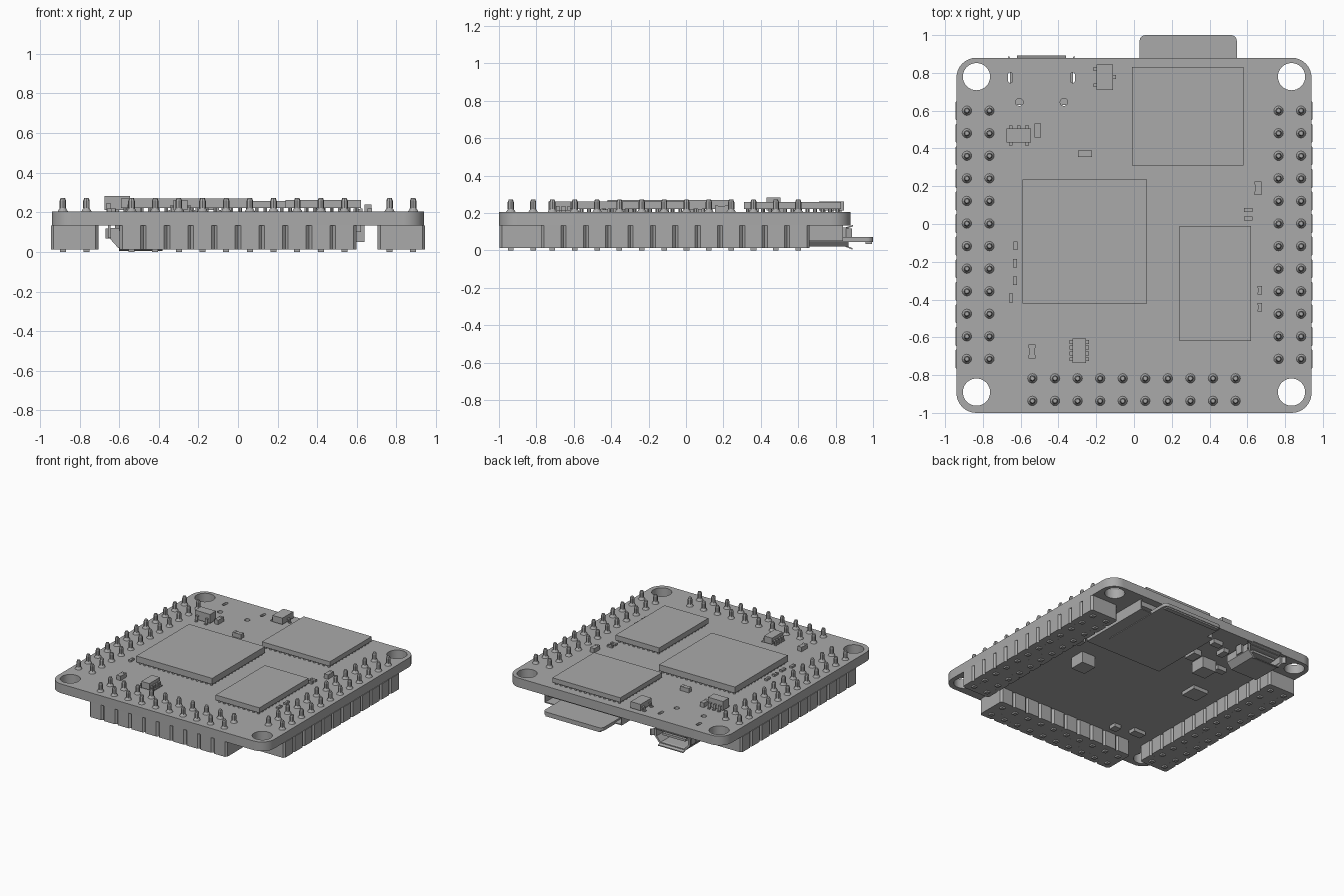
import bpy, bmesh, math
from mathutils import Matrix, Vector

if "Cube" in bpy.data.objects:
    bpy.data.objects.remove(bpy.data.objects["Cube"])

grey = bpy.data.materials.new("plain grey")
grey.diffuse_color = (0.4, 0.4, 0.4, 1)
grey.use_nodes = True
grey.node_tree.nodes["Principled BSDF"].inputs["Base Color"].default_value = grey.diffuse_color


def finish(name, bm):
    me = bpy.data.meshes.new(name)
    bmesh.ops.recalc_face_normals(bm, faces=bm.faces)
    bm.to_mesh(me)
    bm.free()
    me.materials.append(grey)
    ob = bpy.data.objects.new(name, me)
    bpy.context.collection.objects.link(ob)
    return ob


def box(bm, x0, x1, y0, y1, z0, z1):
    m = Matrix.Translation(((x0 + x1) / 2, (y0 + y1) / 2, (z0 + z1) / 2))
    bmesh.ops.create_cube(bm, size=1, matrix=m @ Matrix.Diagonal((x1 - x0, y1 - y0, z1 - z0, 1)))


def cbox(bm, x, y, w, d, z0, z1):
    box(bm, x - w / 2, x + w / 2, y - d / 2, y + d / 2, z0, z1)


def cone(bm, x, y, r1, r2, z0, z1, n=12):
    bmesh.ops.create_cone(bm, cap_ends=True, segments=n, radius1=r1, radius2=r2, depth=z1 - z0,
                          matrix=Matrix.Translation((x, y, (z0 + z1) / 2)))


def prism(bm, pts, offset):
    """Extrude a closed outline of 3D points by an offset."""
    f = bm.faces.new([bm.verts.new(p) for p in pts])
    r = bmesh.ops.extrude_face_region(bm, geom=[f])
    bmesh.ops.translate(bm, vec=offset, verts=[v for v in r["geom"] if isinstance(v, bmesh.types.BMVert)])
    bm.faces.ensure_lookup_table()


def rounded(x, y, w, d, r, n=8):
    """Outline of a rectangle with rounded corners."""
    pts = []
    for k, (sx, sy) in enumerate(((1, 1), (-1, 1), (-1, -1), (1, -1))):
        for i in range(n + 1):
            a = (k + i / n) * math.pi / 2
            pts.append((x + sx * (w / 2 - r) + r * math.cos(a), y + sy * (d / 2 - r) + r * math.sin(a)))
    return pts


# Circuit board: rounded outline with mounting holes, slots and peg holes
loops = [rounded(0, -0.06, 1.88, 1.88, 0.105)]
for s in (-1, 1):
    loops += [rounded(s * 0.834, y, 0.144, 0.144, 0.0715) for y in (0.78, -0.89)]
loops += [rounded(x, 0.775, 0.024, 0.056, 0.0115, 4) for x in (-0.655, -0.325)]
loops += [rounded(x, 0.645, 0.04, 0.04, 0.0195, 4) for x in (-0.607, -0.371)]
cu = bpy.data.curves.new("circuit_board", "CURVE")
cu.dimensions = "2D"
cu.fill_mode = "BOTH"
cu.extrude = 0.036
for pts in loops:
    sp = cu.splines.new("POLY")
    sp.points.add(len(pts) - 1)
    for p, q in zip(sp.points, pts):
        p.co = (q[0], q[1], 0, 1)
    sp.use_cyclic_u = True
cu.materials.append(grey)
board = bpy.data.objects.new("circuit_board", cu)
board.location.z = 0.169
bpy.context.collection.objects.link(board)
bpy.context.view_layer.objects.active = board
board.select_set(True)
bpy.ops.object.convert(target="MESH")
bpy.ops.object.shade_smooth_by_angle()

# Three pin headers: chamfered two-pin blocks, pin tails and solder joints
P = 0.1195
side = [0.6 - i * P for i in range(12)]
headers = {
    "left_header": [((-0.825, y), (0.12, 0.0597)) for y in side],
    "right_header": [((0.825, y), (0.12, 0.0597)) for y in side],
    "front_header": [(((i - 4.5) * P, -0.877), (0.0597, 0.12)) for i in range(10)],
}
for name, blocks in headers.items():
    body, pins = bmesh.new(), bmesh.new()
    for (x, y), (hx, hy) in blocks:
        c = 0.014
        out = [(hx, hy - c), (hx - c, hy), (c - hx, hy), (-hx, hy - c),
               (-hx, c - hy), (c - hx, -hy), (hx - c, -hy), (hx, c - hy)]
        prism(body, [(x + a, y + b, 0.012) for a, b in out], (0, 0, 0.122))
        for s in (-0.0597, 0.0597):
            px, py = (x + s, y) if hx > hy else (x, y + s)
            cbox(pins, px, py, 0.03, 0.03, 0, 0.02)
            cone(pins, px, py, 0.026, 0.015, 0.204, 0.222)
            cone(pins, px, py, 0.0165, 0.0165, 0.222, 0.258, 8)
            cone(pins, px, py, 0.0165, 0.011, 0.258, 0.272, 8)
    finish(name, body)
    finish(name + "_pins", pins)

# Large ball-mounted chips on top
for name, x0, x1, y0, y1, z0, z1 in (
        ("memory_chip", -0.01, 0.58, 0.31, 0.83, 0.222, 0.258),
        ("processor_chip", -0.59, 0.07, -0.42, 0.235, 0.222, 0.27),
        ("storage_chip", 0.24, 0.62, -0.62, -0.01, 0.222, 0.262)):
    bm = bmesh.new()
    box(bm, x0, x1, y0, y1, z0, z1)
    finish(name, bm)
    bm = bmesh.new()
    nx, ny = int((x1 - x0) / 0.04), int((y1 - y0) / 0.04)
    for i in range(nx):
        for j in range(ny):
            cone(bm, x0 + (i + 0.5) * (x1 - x0) / nx, y0 + (j + 0.5) * (y1 - y0) / ny,
                 0.01, 0.01, 0.204, 0.223, 6)
    finish(name + "_solder_balls", bm)


def leaded(name, x, y, w, d, top, leads, along_x):
    """Small package with stepped leads; leads are (side, offset)."""
    bm = bmesh.new()
    cbox(bm, x, y, w, d, 0.212, top)
    mid = (0.205 + top) / 2
    for s, o in leads:
        for a, b, z0, z1 in ((0, 0.014, mid - 0.004, mid + 0.004), (0.008, 0.016, 0.205, mid + 0.004),
                             (0.012, 0.027, 0.204, 0.212)):
            if along_x:
                e = x + s * w / 2
                cbox(bm, e + s * (a + b) / 2, y + o, b - a, 0.02, z0, z1)
            else:
                e = y + s * d / 2
                cbox(bm, x + o, e + s * (a + b) / 2, 0.02, b - a, z0, z1)
    finish(name, bm)


leaded("three_lead_part", -0.155, 0.778, 0.086, 0.135, 0.262,
       [(-1, 0.043), (-1, -0.043), (1, 0)], True)
leaded("five_lead_part", -0.61, 0.468, 0.13, 0.073, 0.282,
       [(1, -0.043), (1, 0), (1, 0.043), (-1, -0.043), (-1, 0.043)], False)
leaded("eight_lead_part", -0.29, -0.67, 0.07, 0.13, 0.262,
       [(s, o) for s in (-1, 1) for o in (-0.046, -0.0155, 0.0155, 0.046)], True)

# Capacitors and resistors with end caps
bm = bmesh.new()
for x, y, w, d, top in (
        (-0.51, 0.495, 0.034, 0.072, 0.24), (-0.26, 0.373, 0.074, 0.034, 0.24),
        (-0.54, -0.675, 0.036, 0.072, 0.24), (0.657, 0.19, 0.036, 0.072, 0.24),
        (-0.627, -0.115, 0.022, 0.046, 0.22), (-0.63, -0.208, 0.022, 0.046, 0.22),
        (-0.63, -0.3, 0.022, 0.046, 0.22), (-0.651, -0.392, 0.022, 0.046, 0.22),
        (0.666, -0.35, 0.022, 0.046, 0.22), (0.666, -0.44, 0.022, 0.046, 0.22),
        (0.605, 0.075, 0.046, 0.022, 0.22), (0.605, 0.03, 0.046, 0.022, 0.22)):
    k = (0.5, 0.95) if w > d else (0.95, 0.5)
    cbox(bm, x, y, w * k[0], d * k[1], 0.204, top - 0.002)
    for s in (-1, 1):
        if w > d:
            cbox(bm, x + s * w * 0.375, y, w * 0.25, d, 0.204, top)
        else:
            cbox(bm, x, y + s * d * 0.375, w, d * 0.25, 0.204, top)
finish("small_passive_parts", bm)

# Memory card slot under the board with its card
bm = bmesh.new()
box(bm, -0.03, 0.64, 0.24, 0.84, 0.05, 0.058)
for x in (-0.03, 0.632):
    box(bm, x, x + 0.008, 0.24, 0.84, 0.05, 0.134)
box(bm, -0.03, 0.64, 0.24, 0.25, 0.05, 0.134)
box(bm, -0.022, 0.632, 0.25, 0.82, 0.095, 0.134)
finish("card_slot", bm)
bm = bmesh.new()
prism(bm, [(x, y, 0.045) for x, y in rounded(0.287, 0.68, 0.515, 0.64, 0.03, 4)], (0, 0, 0.026))
box(bm, 0.05, 0.525, 0.96, 0.995, 0.034, 0.046)
finish("memory_card", bm)

# Micro socket: hollow shell, flared mouth lips, tongue and mounting tabs
X, t = -0.49, 0.01
shell = [(-0.155, 0.122), (0.155, 0.122), (0.155, 0.065), (0.115, 0.02), (-0.115, 0.02), (-0.155, 0.065)]
c = Vector((0, 0.073))
inner = [tuple(c + (Vector(p) - c) * 0.88) for p in shell]
bm = bmesh.new()
rings = []
for prof, y in ((shell, 0.63), (shell, 0.87), (inner, 0.87), (inner, 0.65)):
    rings.append([bm.verts.new((X + px, y, pz)) for px, pz in prof])
for a, b in zip(rings, rings[1:]):
    for i in range(6):
        bm.faces.new((a[i], a[(i + 1) % 6], b[(i + 1) % 6], b[i]))
bm.faces.new(rings[0])
bm.faces.new(rings[3])
prism(bm, [(X - 0.11, 0.85, 0.02), (X - 0.11, 0.89, 0.004), (X - 0.11, 0.89, 0.012), (X - 0.11, 0.85, 0.028)],
      (0.22, 0, 0))
prism(bm, [(X - 0.13, 0.85, 0.114), (X - 0.13, 0.893, 0.128), (X - 0.13, 0.893, 0.136), (X - 0.13, 0.85, 0.122)],
      (0.26, 0, 0))
for s in (-1, 1):
    prism(bm, [(X + s * 0.15, 0.85, 0.068), (X + s * 0.18, 0.888, 0.068), (X + s * 0.172, 0.888, 0.068),
               (X + s * 0.142, 0.85, 0.068)], (0, 0, 0.05))
    cbox(bm, X + s * 0.16, 0.775, 0.012, 0.06, 0.07, 0.19)
finish("socket_shell", bm)
bm = bmesh.new()
cbox(bm, X, 0.75, 0.2, 0.2, 0.076, 0.094)
for i in range(-2, 3):
    cbox(bm, X + i * 0.03, 0.62, 0.018, 0.06, 0.122, 0.134)
finish("socket_tongue", bm)

# Parts soldered on the underside
bm = bmesh.new()
for x, y, w, d, z in ((0.42, -0.06, 0.12, 0.12, 0.045), (-0.28, 0.44, 0.12, 0.12, 0.045),
                      (-0.13, 0.5, 0.07, 0.1, 0.09), (-0.5, 0.08, 0.13, 0.13, 0.105),
                      (-0.28, 0.65, 0.05, 0.08, 0.1), (-0.16, 0.72, 0.08, 0.05, 0.1),
                      (-0.42, 0.45, 0.08, 0.05, 0.1), (-0.55, -0.62, 0.1, 0.06, 0.105),
                      (-0.38, -0.66, 0.06, 0.06, 0.105), (0.6, 0.12, 0.04, 0.07, 0.1)):
    cbox(bm, x, y, w, d, z, 0.134)
finish("underside_parts", bm)
